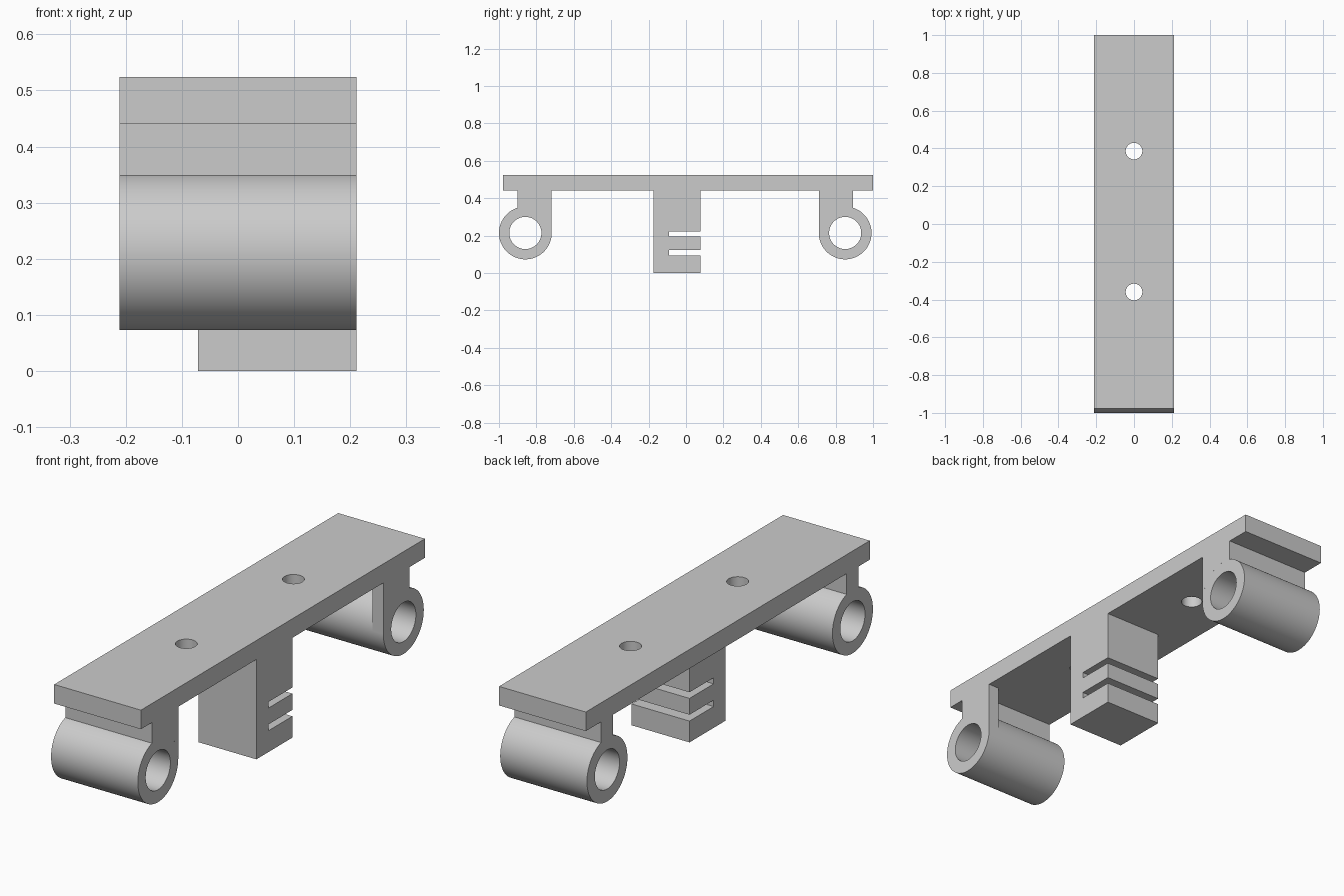
import bpy, bmesh
from math import pi, sin, cos, acos

cube = bpy.data.objects.get("Cube")
if cube:
    bpy.data.objects.remove(cube, do_unlink=True)

grey = bpy.data.materials.new("plain grey")
grey.use_nodes = True
grey.diffuse_color = (0.6, 0.6, 0.6, 1)
grey.node_tree.nodes["Principled BSDF"].inputs["Base Color"].default_value = (0.6, 0.6, 0.6, 1)

HALF = 0.2115               # half the width of the part
UNDER, TOP = 0.44, 0.524    # plate underside and top
TUBE_Z, OUTER, BORE = 0.214, 0.141, 0.086
NECK = 0.042                # half the neck thickness


def finish(name, bm):
    bmesh.ops.recalc_face_normals(bm, faces=bm.faces)
    mesh = bpy.data.meshes.new(name)
    bm.to_mesh(mesh)
    bm.free()
    mesh.materials.append(grey)
    obj = bpy.data.objects.new(name, mesh)
    bpy.context.collection.objects.link(obj)
    return obj


def smooth(obj):
    bpy.ops.object.select_all(action='DESELECT')
    obj.select_set(True)
    bpy.context.view_layer.objects.active = obj
    bpy.ops.object.shade_smooth_by_angle(angle=pi / 6)


def extrude(name, profile, x0, x1):
    """Solid with a (y, z) profile between two x positions."""
    bm = bmesh.new()
    face = bm.faces.new([bm.verts.new((x0, y, z)) for y, z in profile])
    out = bmesh.ops.extrude_face_region(bm, geom=[face])
    verts = [v for v in out["geom"] if isinstance(v, bmesh.types.BMVert)]
    bmesh.ops.translate(bm, verts=verts, vec=(x1 - x0, 0, 0))
    return finish(name, bm)


def tube(name, y, segments=72):
    """Hollow cylinder along x."""
    bm = bmesh.new()
    section = [(-HALF, BORE), (HALF, BORE), (HALF, OUTER), (-HALF, OUTER)]
    rings = []
    for i in range(segments):
        a = 2 * pi * i / segments
        rings.append([bm.verts.new((x, y + r * cos(a), TUBE_Z + r * sin(a))) for x, r in section])
    for i in range(segments):
        a, b = rings[i - 1], rings[i]
        for j in range(4):
            bm.faces.new((a[j - 1], a[j], b[j], b[j - 1]))
    smooth(finish(name, bm))


def arc(y, a0, a1, inward, steps=16):
    """Points on the outside of a tube, angles measured from its inner side."""
    angles = [a0 + (a1 - a0) * i / steps for i in range(steps + 1)]
    return [(y + inward * OUTER * cos(a), TUBE_Z + OUTER * sin(a)) for a in angles]


def hanger(end, y, inward):
    tube(end + "_tube", y)
    lean = acos(NECK / OUTER)
    # neck joining the tube to the plate
    neck = arc(y, lean, pi - lean, inward)
    neck += [(y - inward * NECK, UNDER), (y + inward * NECK, UNDER)]
    extrude(end + "_neck", neck, -HALF, HALF)
    # thin gusset on the left end only
    gusset = arc(y, 0, lean, inward)
    gusset += [(y + inward * NECK, UNDER), (y + inward * OUTER, UNDER)]
    extrude(end + "_gusset", gusset, HALF - 0.053, HALF)


# top plate with two round holes
plate = extrude("top_plate", [(-0.978, UNDER), (1, UNDER), (1, TOP), (-0.978, TOP)], -HALF, HALF)
bm = bmesh.new()
for y in (-0.36, 0.386):
    made = bmesh.ops.create_cone(bm, cap_ends=True, segments=48, radius1=0.044, radius2=0.044, depth=0.3)
    bmesh.ops.translate(bm, verts=made["verts"], vec=(0, y, UNDER))
cutter = finish("hole_cutter", bm)
cutter.hide_render = True
cut = plate.modifiers.new("holes", 'BOOLEAN')
cut.object = cutter
cut.solver = 'EXACT'
bpy.context.view_layer.objects.active = plate
bpy.ops.object.modifier_apply(modifier=cut.name)
bpy.data.objects.remove(cutter, do_unlink=True)
smooth(plate)

# tube hangers at both ends
hanger("front", -0.859, 1)
hanger("back", 0.851, -1)

# centre block with two slots open to the back
BACK, SLOT = 0.077, -0.091
block = [(-0.174, UNDER), (-0.174, 0), (BACK, 0)]
for low, high in ((0.094, 0.122), (0.194, 0.221)):
    block += [(BACK, low), (SLOT, low), (SLOT, high), (BACK, high)]
block.append((BACK, UNDER))
extrude("slotted_block", block, -0.071, HALF)
